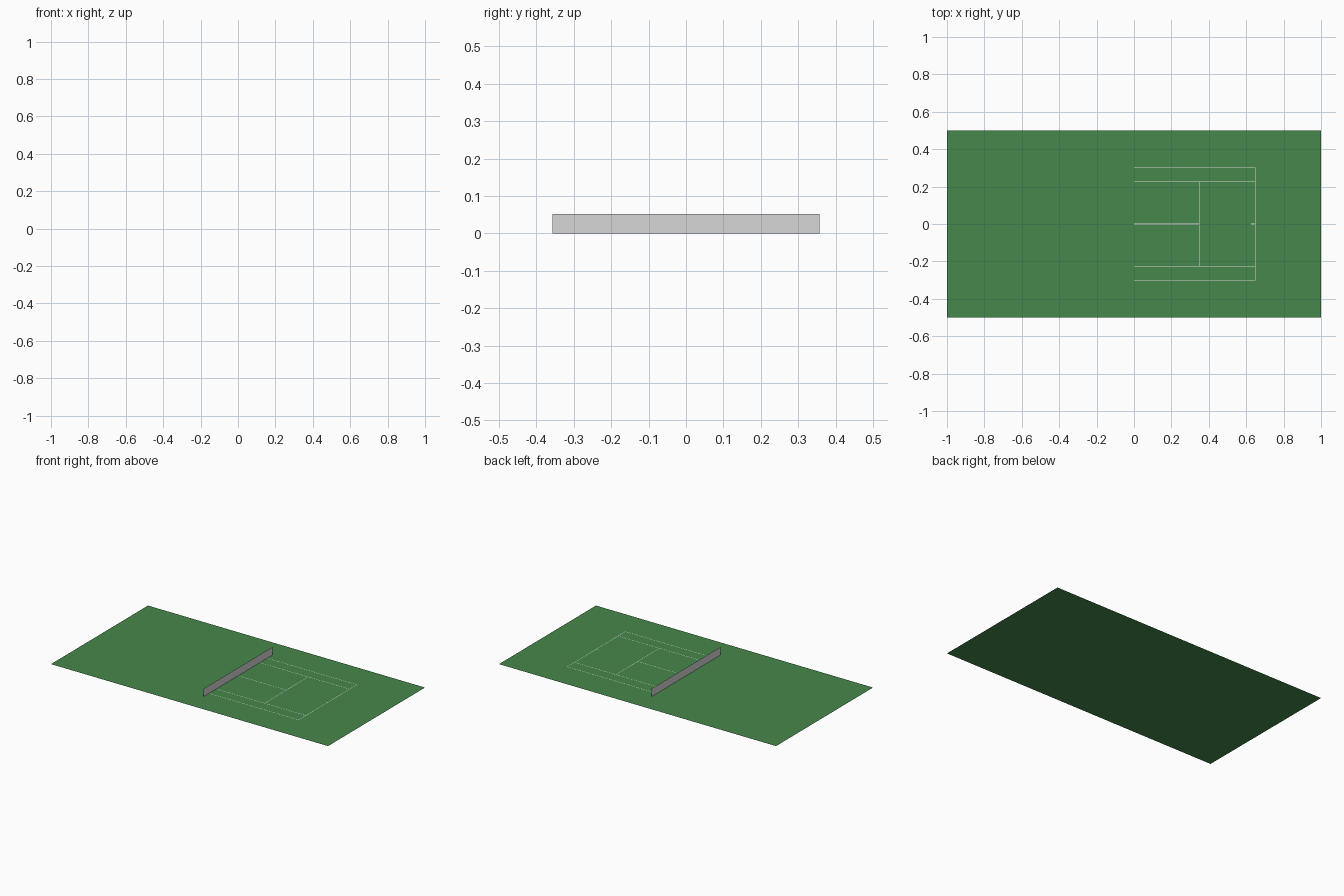
import bpy

if "Cube" in bpy.data.objects:
    bpy.data.objects.remove(bpy.data.objects["Cube"])

def material(name, rgb):
    m = bpy.data.materials.new(name)
    m.diffuse_color = (*rgb, 1.0)
    m.use_nodes = True
    m.node_tree.nodes["Principled BSDF"].inputs["Base Color"].default_value = m.diffuse_color
    return m

GREEN = material("court green", (0.062, 0.245, 0.072))
WHITE = material("line white", (0.8, 0.8, 0.8))
NET = material("net grey", (0.68, 0.68, 0.68))

def quad(name, corners, mat):
    mesh = bpy.data.meshes.new(name)
    mesh.from_pydata(corners, [], [(0, 1, 2, 3)])
    mesh.materials.append(mat)
    obj = bpy.data.objects.new(name, mesh)
    bpy.context.collection.objects.link(obj)
    return obj

def flat(name, x0, x1, y0, y1, z, mat):
    return quad(name, [(x0, y0, z), (x1, y0, z), (x1, y1, z), (x0, y1, z)], mat)

# Playing surface
flat("court_ground", -1, 1, -0.5, 0.5, 0, GREEN)

# Painted lines, on the +x half only
W = 0.0027          # line width
H = W / 2
Z = 0.0005          # just above the ground
BASE, SERVICE = 0.648, 0.349
DOUBLES, SINGLES = 0.30, 0.225

for label, y in (("doubles", DOUBLES), ("singles", SINGLES)):
    for side, s in (("left", 1), ("right", -1)):
        flat(f"{label}_sideline_{side}", 0, BASE, s * y - H, s * y + H, Z, WHITE)
flat("baseline", BASE - H, BASE + H, -DOUBLES - H, DOUBLES + H, Z, WHITE)
flat("service_line", SERVICE - H, SERVICE + H, -SINGLES, SINGLES, Z, WHITE)
flat("centre_service_line", 0, SERVICE, -H, H, Z, WHITE)
flat("centre_mark", 0.625, BASE, -H, H, Z, WHITE)

# Net: a single upright sheet across the middle
N, T = 0.357, 0.052
quad("net", [(0, -N, 0), (0, N, 0), (0, N, T), (0, -N, T)], NET)
